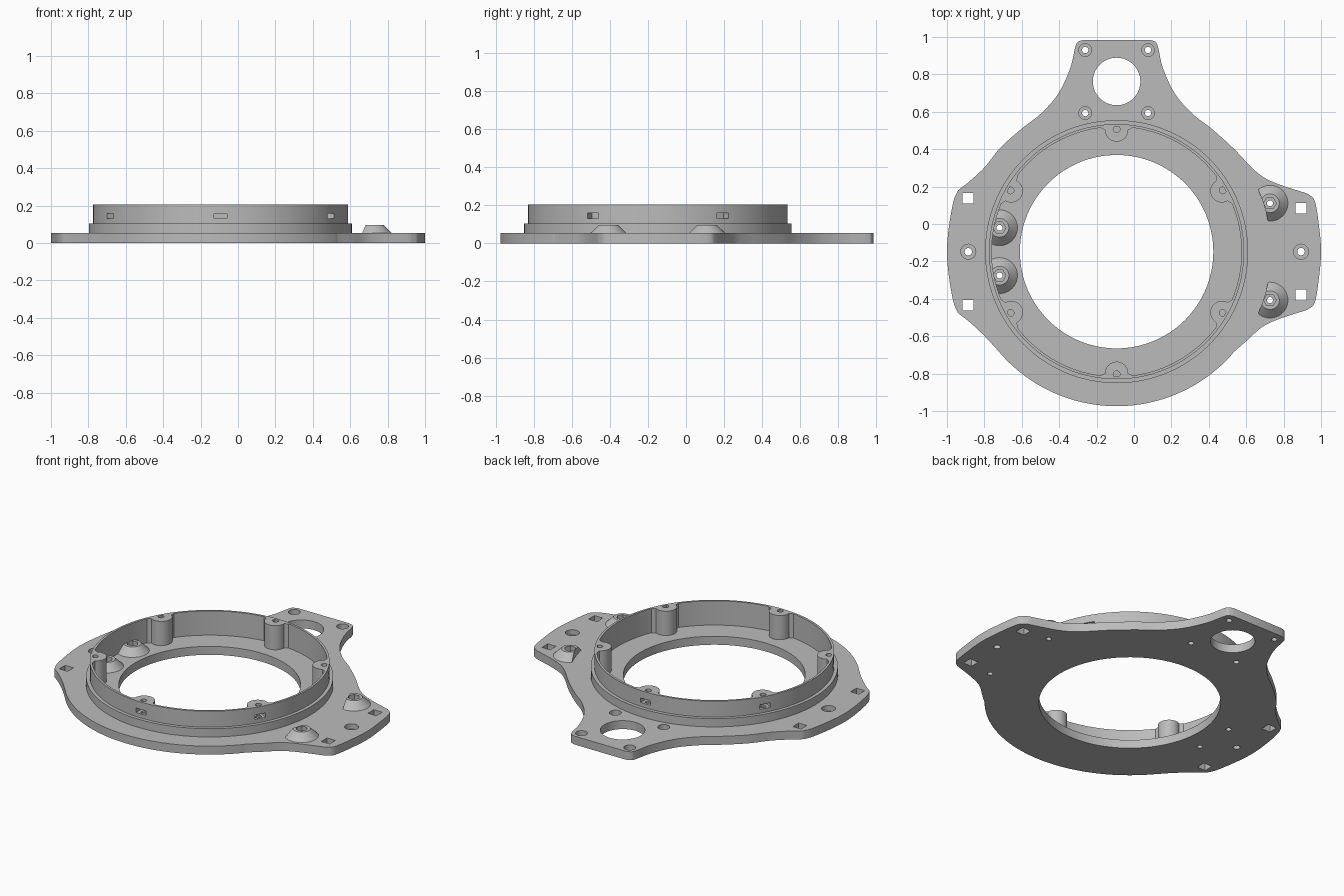
import bpy, bmesh
from math import sin, cos, pi, radians
from mathutils import Vector

if "Cube" in bpy.data.objects:
    bpy.data.objects.remove(bpy.data.objects["Cube"])

CENTRE = Vector((-0.093, -0.148))   # ring axis; all 2D points are relative to it
PLATE, STEP, TOP = 0.053, 0.105, 0.205
HOLE_R, WALL_IN, WALL_OUT, STEP_OUT, BASE_R = 0.517, 0.668, 0.682, 0.703, 0.826

grey = bpy.data.materials.new("satin grey")
grey.use_nodes = True
colour = (0.5, 0.5, 0.5, 1)
grey.diffuse_color = colour
grey.node_tree.nodes["Principled BSDF"].inputs["Base Color"].default_value = colour


def circle(x, y, r, n=32):
    return [(x + r * cos(2 * pi * i / n), y + r * sin(2 * pi * i / n)) for i in range(n)]


def square(x, y, h):
    return [(x - h, y - h), (x + h, y - h), (x + h, y + h), (x - h, y + h)]


def turned(points, angle):
    c, s = cos(angle), sin(angle)
    return [(x * c - y * s, x * s + y * c) for x, y in points]


def spline(points, n=6):
    """Smooth open curve through the points."""
    p = [Vector(q) for q in points]
    p = [2 * p[0] - p[1]] + p + [2 * p[-1] - p[-2]]
    out = []
    for a, b, c, d in zip(p, p[1:], p[2:], p[3:]):
        for i in range(n):
            t = i / n
            q = 2 * b + (c - a) * t + (2 * a - 5 * b + 4 * c - d) * t**2 + (3 * b - a - 3 * c + d) * t**3
            out.append(tuple(q / 2))
    return out + [tuple(p[-2])]


def prism(name, points, z0, z1, top_points=None):
    """Solid between a bottom outline and an optional different top outline."""
    bm = bmesh.new()
    low = [bm.verts.new((x + CENTRE.x, y + CENTRE.y, z0)) for x, y in points]
    high = [bm.verts.new((x + CENTRE.x, y + CENTRE.y, z1)) for x, y in top_points or points]
    bm.faces.new(low)
    bm.faces.new(high)
    for i in range(len(low)):
        bm.faces.new((low[i - 1], low[i], high[i], high[i - 1]))
    bmesh.ops.recalc_face_normals(bm, faces=bm.faces)
    mesh = bpy.data.meshes.new(name)
    bm.to_mesh(mesh)
    bm.free()
    mesh.materials.append(grey)
    obj = bpy.data.objects.new(name, mesh)
    bpy.context.collection.objects.link(obj)
    return obj


def combine(target, cutter, operation="DIFFERENCE"):
    mod = target.modifiers.new("cut", "BOOLEAN")
    mod.operation, mod.object, mod.solver = operation, cutter, "EXACT"
    bpy.context.view_layer.objects.active = target
    bpy.ops.object.modifier_apply(modifier=mod.name)
    bpy.data.objects.remove(cutter)


def cut(target, points, z0=-0.1, z1=0.3):
    combine(target, prism("cutter", points, z0, z1))


def tube(name, outer, inner, z0, z1):
    obj = prism(name, circle(0, 0, outer, 128), z0, z1)
    cut(obj, circle(0, 0, inner, 128))
    return obj


# Plate outline: shared shoulder, with a differently sized ear on each side
corner = [(.178, 1.133), (.21, 1.12), (.222, 1.093)]
shoulder = [(.222, 1.093), (.249, .978), (.313, .843), (.407, .736), (.507, .658), (.624, .553)]
left_ear = [(.705, .468), (.778, .403), (.873, .358), (1.02, .311)]
left_edge = [(1.02, .311), (1.06, .27), (1.083, .13), (1.093, 0)]
right_ear = [(.704, .453), (.784, .378), (.848, .328)]
right_edge = [(.848, .328), (.872, .27), (.897, .13), (.907, 0)]


def flip(points):
    return [(x, -y) for x, y in reversed(points)]


def half(ear, edge):
    arc = [(BASE_R * cos(a), -BASE_R * sin(a)) for a in (radians(40 + i * 2) for i in range(26))]
    return (spline(corner)[:-1] + spline(shoulder + ear)[:-1]
            + spline(edge + flip(edge)[1:])[:-1] + spline(flip(ear) + arc[:2])[:-1] + arc[1:])


left_half = half(left_ear, left_edge)
right_half = [(-x, y) for x, y in half(right_ear, right_edge)]
plate = prism("base_plate", left_half + right_half[-2::-1], 0, PLATE)

# Plate openings
cut(plate, circle(0, 0, HOLE_R, 128))
cut(plate, circle(0, .91, .127, 64))
for x, y, r in [(s * .168, h, .034) for s in (-1, 1) for h in (.741, 1.078)] + [(-.793, 0, .04), (.986, 0, .04)]:
    cut(plate, circle(x, y, r * .5, 24))
    cut(plate, circle(x, y, r), .02)
for x, y in ((-.795, .286), (.986, .232)):
    for s in (-1, 1):
        cut(plate, square(x, s * y, .029))

# Conical screw seats, trimmed against the ring wall or the round base
for side, x, y in (("right", -.626, .128), ("left", .82, .259)):
    for s, place in ((-1, "front"), (1, "back")):
        seat = prism(f"{side}_{place}_screw_seat", circle(x, s * y, .098, 48), PLATE - .002, .097,
                     circle(x, s * y, .05, 48))
        if side == "right":
            limit = prism("limit", circle(0, 0, WALL_IN + .005, 128), -.1, .3)
            combine(seat, limit, "INTERSECT")
        else:
            cut(seat, circle(0, 0, BASE_R, 128))
        cut(seat, circle(x, s * y, .034, 6), .06)
        for part in (seat, plate):
            cut(part, circle(x, s * y, .016, 24))

# Raised ring with its lower step
step = tube("ring_step", STEP_OUT, WALL_IN, PLATE - .002, STEP)
wall = tube("ring_wall", WALL_OUT, WALL_IN, STEP - .002, TOP)

# Six inner screw bosses with flared roots, each with a nut slot through the wall
flare = [(.672, .1), (.664, .088), (.656, .074)]
nose = [(.65 - .062 * sin(a), .062 * cos(a)) for a in (pi * i / 20 for i in range(21))]
boss_outline = flare + nose + flip(flare)
for i in range(6):
    angle = radians(30 + 60 * i)
    boss = prism(f"screw_boss_{i + 1}", turned(boss_outline, angle), PLATE - .002, TOP)
    cut(boss, turned(circle(.655, 0, .018, 24), angle), .12)
    slot = [(.63, -.034), (.75, -.034), (.75, .034), (.63, .034)]
    for part in (boss, wall):
        cut(part, turned(slot, angle), .13, .158)

# Smooth curved sides, crisp edges
for obj in bpy.context.collection.objects:
    if obj.type == "MESH" and grey.name in obj.data.materials:
        bpy.ops.object.select_all(action="DESELECT")
        obj.select_set(True)
        bpy.context.view_layer.objects.active = obj
        bpy.ops.object.shade_smooth_by_angle(angle=radians(30))
